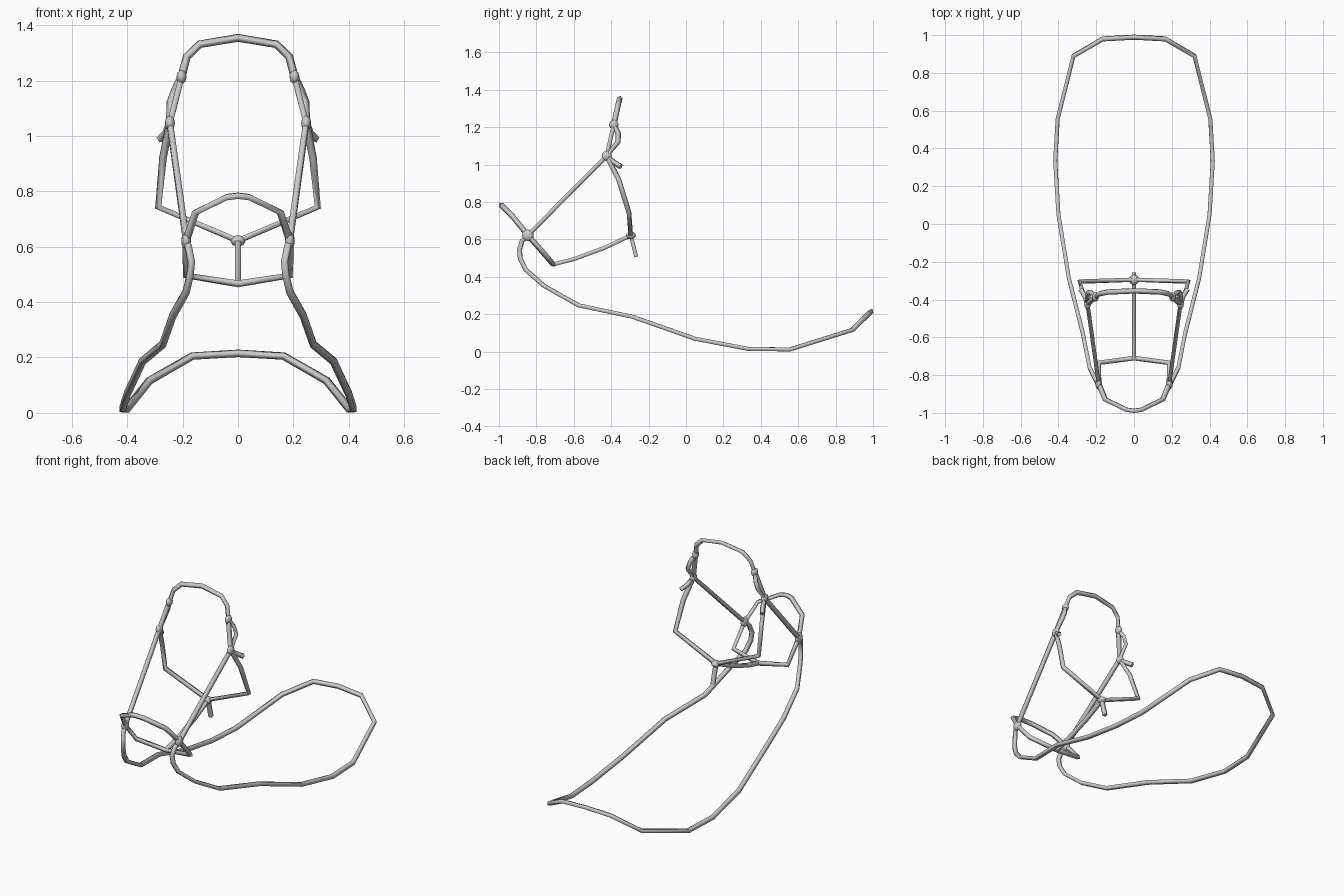
import bpy
from math import pi

if "Cube" in bpy.data.objects:
    bpy.data.objects.remove(bpy.data.objects["Cube"])

R = 0.0148  # half diagonal of the square strap section


def strap(name, pts, cyclic=False):
    """Square-section faceted strap along a polyline, converted to mesh."""
    cu = bpy.data.curves.new(name, 'CURVE')
    cu.dimensions = '3D'
    cu.bevel_depth = R
    cu.bevel_resolution = 0
    cu.use_fill_caps = True
    sp = cu.splines.new('POLY')
    sp.points.add(len(pts) - 1)
    for p, c in zip(sp.points, pts):
        p.co = (*c, 1)
        p.tilt = pi / 4
    sp.use_cyclic_u = cyclic
    ob = bpy.data.objects.new(name, cu)
    bpy.context.collection.objects.link(ob)
    bpy.ops.object.select_all(action='DESELECT')
    ob.select_set(True)
    bpy.context.view_layer.objects.active = ob
    bpy.ops.object.convert(target='MESH')


def flip(pts):
    return [(-x, y, z) for x, y, z in pts]


def arch(half):
    """Full strap from a right half that ends on the centre plane."""
    return half + flip(half[:-1])[::-1]


def pair(name, pts):
    strap(name + "_right", pts)
    strap(name + "_left", flip(pts))


def stud(name, loc, scale):
    bpy.ops.mesh.primitive_uv_sphere_add(segments=12, ring_count=8, radius=1, location=loc)
    ob = bpy.context.object
    ob.name = name
    ob.scale = scale
    bpy.ops.object.shade_smooth()


# Joints
bit = (0.187, -0.845, 0.622)
brow = (0.246, -0.424, 1.046)
poll = (0.204, -0.386, 1.213)
chin = (0, -0.295, 0.621)

# Reins
strap("reins", arch([bit, (0.178, -0.876, 0.593), (0.168, -0.89, 0.545),
                     (0.173, -0.886, 0.497), (0.187, -0.856, 0.437),
                     (0.235, -0.76, 0.352), (0.272, -0.574, 0.247),
                     (0.345, -0.286, 0.186), (0.4, 0.05, 0.068),
                     (0.417, 0.335, 0.014), (0.404, 0.556, 0.0115),
                     (0.32, 0.89, 0.116), (0.165, 0.98, 0.205),
                     (0, 0.989, 0.215)]))

# Noseband loop
top = arch([bit, (0.153, -0.928, 0.724), (0.04, -0.983, 0.779), (0, -0.989, 0.784)])
under = arch([(-0.187, -0.735, 0.496), (0, -0.71, 0.466)])
strap("noseband", top + under, cyclic=True)

# Cheek straps, crown and crown buckle tails
pair("cheek_strap", [bit, brow, poll])
strap("crown_strap", arch([poll, (0.185, -0.37, 1.286), (0.138, -0.36, 1.331),
                           (0, -0.354, 1.354)]))
pair("buckle_strap", [poll, (0.226, -0.363, 1.167), (0.243, -0.363, 1.122), brow,
                      (0.258, -0.386, 1.013), (0.281, -0.348, 0.988)])

# Throat strap, chin strap and its hanging tail
strap("throat_strap", arch([brow, (0.271, -0.36, 0.92), (0.288, -0.305, 0.743), chin]))
strap("chin_strap", [(0, -0.71, 0.466), (0, -0.597, 0.495), (0, -0.437, 0.554), chin])
strap("chin_tail", [chin, (0, -0.266, 0.506)])

# Joint studs
for s, side in ((1, "right"), (-1, "left")):
    for nm, p, r in (("bit", bit, 0.031), ("brow", brow, 0.027), ("poll", poll, 0.025)):
        stud(f"{nm}_stud_{side}", (s * p[0], p[1], p[2]), (0.018, r, r))
stud("chin_stud", chin, (0.027, 0.027, 0.02))
